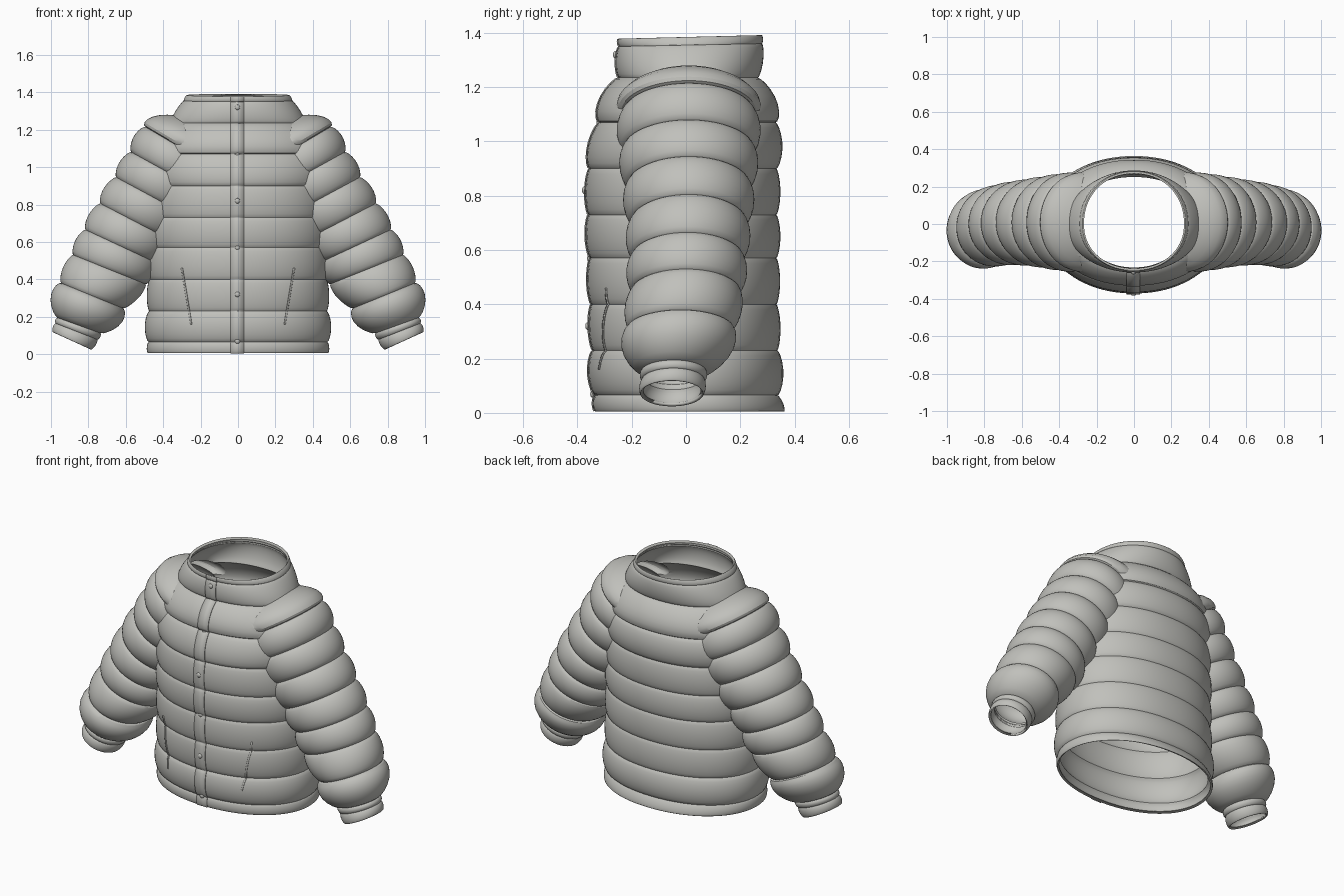
import bpy, bmesh, math
from mathutils import Vector

cube = bpy.data.objects.get("Cube")
if cube:
    bpy.data.objects.remove(cube, do_unlink=True)

# One fabric colour
fabric = bpy.data.materials.new("warm_grey_fabric")
fabric.use_nodes = True
GREY = (0.53, 0.53, 0.5, 1)
fabric.diffuse_color = GREY
fabric.node_tree.nodes["Principled BSDF"].inputs["Base Color"].default_value = GREY

SIDES, STEPS = 72, 9

# Torso stitch lines: height, half width, front depth, back depth, puff above it
TORSO = [
    (0.005, .482, .335, .362, .008), (0.065, .478, .335, .338, .022),
    (0.23, .475, .342, .336, .014), (0.40, .473, .348, .333, .014),
    (0.57, .47, .352, .333, .015), (0.73, .47, .358, .333, .015),
    (0.90, .46, .355, .333, .024), (1.07, .45, .318, .33, .036),
    (1.235, .36, .248, .265, .012), (1.355, .29, .246, .28, .004),
    (1.385, .275, .248, .28, 0)]

# Sleeve stitch lines: outer x, z, inner x, z, centre y, half depth, puff below it
SLEEVE = [
    (.28, 1.265, .02, 1.10, .01, .15, .065), (.495, 1.215, .13, 1.0, .01, .235, .03),
    (.57, 1.08, .19, .87, .01, .235, .028), (.65, .945, .27, .74, .01, .22, .028),
    (.735, .805, .36, .61, .01, .207, .026), (.815, .665, .44, .49, .005, .20, .025),
    (.88, .53, .495, .375, 0, .195, .025), (.945, .38, .615, .245, -.02, .188, .05),
    (.965, .195, .735, .112, -.045, .118, .008), (.975, .165, .752, .078, -.047, .114, .008),
    (.991, .118, .785, .024, -.052, .115, 0)]


def quilt(rows):
    """Yield interpolated rows whose last entry is the local puff."""
    for low, high in zip(rows, rows[1:]):
        for i in range(STEPS):
            t = i / STEPS
            # bunch the steps near each stitch line so the seam is crisp
            t = (1 - math.cos(math.pi * t)) / 2
            mixed = [a + (b - a) * t for a, b in zip(low[:-1], high[:-1])]
            yield mixed + [low[-1] * math.sin(math.pi * t) ** 0.6]
    yield list(rows[-1])


def finish(obj, angle=28):
    obj.data.materials.clear()
    obj.data.materials.append(fabric)
    bpy.ops.object.select_all(action='DESELECT')
    obj.select_set(True)
    bpy.context.view_layer.objects.active = obj
    bpy.ops.object.shade_smooth_by_angle(angle=math.radians(angle))


def to_object(name, bm):
    bmesh.ops.recalc_face_normals(bm, faces=bm.faces)
    mesh = bpy.data.meshes.new(name)
    bm.to_mesh(mesh)
    bm.free()
    obj = bpy.data.objects.new(name, mesh)
    bpy.context.collection.objects.link(obj)
    return obj


def loft(name, rings):
    """Closed solid through a list of point rings."""
    bm = bmesh.new()
    loops = [[bm.verts.new(p) for p in ring] for ring in rings]
    for a, b in zip(loops, loops[1:]):
        for i in range(SIDES):
            j = (i + 1) % SIDES
            bm.faces.new((a[i], a[j], b[j], b[i]))
    bm.faces.new(loops[0])
    bm.faces.new(loops[-1])
    return to_object(name, bm)


def torso_ring(row):
    z, half, front, back, puff = row
    ring = []
    for i in range(SIDES):
        a = math.tau * i / SIDES
        c, s = math.cos(a), math.sin(a)
        x = math.copysign(abs(c) ** 0.95, c) * (half + puff)
        y = math.copysign(abs(s) ** 0.95, s) * ((back if s > 0 else front) + puff)
        # collar rim rises a little to the back
        lift = max(0, z - 1.235) / 0.15 * 0.025 * y
        ring.append((x, y, z + lift))
    return ring


def sleeve_ring(row, side):
    ox, oz, ix, iz, cy, depth, puff = row
    outer, inner = Vector((ox, 0, oz)), Vector((ix, 0, iz))
    centre = (outer + inner) / 2
    reach = (outer - inner) / 2
    reach += reach.normalized() * puff
    ring = []
    for i in range(SIDES):
        a = math.tau * i / SIDES
        p = centre + reach * math.cos(a)
        ring.append((side * p.x, cy + (depth + puff) * math.sin(a), p.z))
    return ring


# Jacket shell: torso and sleeves fused, then opened at hem, neck and wrists
torso_rows = list(quilt(TORSO))
jacket = loft("jacket_shell", [torso_ring(r) for r in torso_rows])
bpy.context.view_layer.objects.active = jacket
for label, side in (("left", 1), ("right", -1)):
    sleeve = loft(label + "_sleeve", [sleeve_ring(r, side) for r in quilt(SLEEVE)])
    sleeve.hide_render = True
    union = jacket.modifiers.new("join_sleeve", 'BOOLEAN')
    union.operation, union.solver, union.object = 'UNION', 'EXACT', sleeve
    bpy.ops.object.modifier_apply(modifier=union.name)
    bpy.data.objects.remove(sleeve, do_unlink=True)

bm = bmesh.new()
bm.from_mesh(jacket.data)
caps = [f for f in bm.faces if len(f.verts) >= SIDES]
bmesh.ops.delete(bm, geom=caps, context='FACES')
bm.to_mesh(jacket.data)
bm.free()
finish(jacket)
wall = jacket.modifiers.new("padding", 'SOLIDIFY')
wall.thickness, wall.offset = 0.014, -1


def front_y(x, z):
    """Depth of the torso front at a point."""
    for a, b in zip(torso_rows, torso_rows[1:]):
        if a[0] <= z <= b[0]:
            t = (z - a[0]) / (b[0] - a[0])
            half, front, _, puff = [p + (q - p) * t for p, q in zip(a[1:], b[1:])]
            c = min(1, abs(x) / (half + puff)) ** (1 / 0.95)
            return -(front + puff) * math.sqrt(1 - c * c) ** 0.95
    return -TORSO[-1][2]


def strip(name, bottom, top, width, thick):
    """Thin band that follows the torso front between two (x, z) points."""
    bm = bmesh.new()
    levels = [r[0] for r in torso_rows if bottom[1] < r[0] < top[1]]
    levels = [bottom[1]] + levels + [top[1]]
    pairs = []
    for z in levels:
        t = (z - bottom[1]) / (top[1] - bottom[1])
        x = bottom[0] + (top[0] - bottom[0]) * t
        lift = -max(0, z - 1.235) / 0.15 * 0.006
        pairs.append([bm.verts.new((px, front_y(px, z) - thick, z + lift))
                      for px in (x - width / 2, x + width / 2)])
    for a, b in zip(pairs, pairs[1:]):
        bm.faces.new((a[0], a[1], b[1], b[0]))
    obj = to_object(name, bm)
    finish(obj)
    solid = obj.modifiers.new("thickness", 'SOLIDIFY')
    solid.thickness, solid.offset = thick * 1.5, 0
    return obj


# Button placket and slanted pocket welts
strip("front_placket", (-0.004, 0.006), (-0.004, 1.383), 0.07, 0.003)
for label, side in (("left", 1), ("right", -1)):
    strip(label + "_pocket_welt", (side * 0.25, 0.16), (side * 0.30, 0.46), 0.008, 0.003)

# Snap buttons
for n in range(6):
    z = 0.07 + 0.25 * n
    bpy.ops.mesh.primitive_uv_sphere_add(
        segments=20, ring_count=10, radius=0.014,
        location=(-0.003, front_y(0, z) - 0.004, z))
    button = bpy.context.object
    button.name = f"snap_button_{n + 1}"
    button.scale.y = 0.6
    finish(button, 60)
